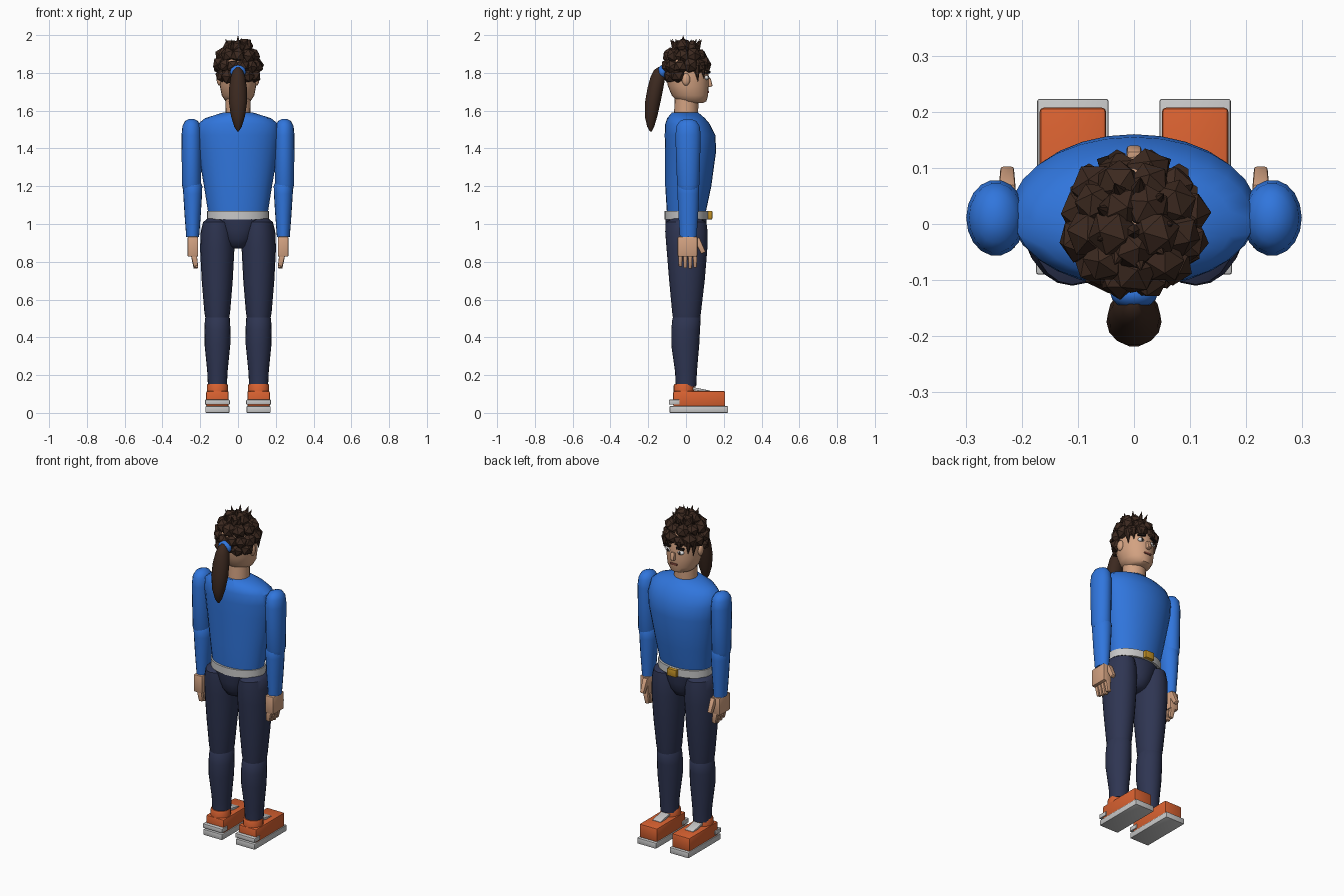
import bpy, bmesh, math, random
from mathutils import Vector, Matrix

cube = bpy.data.objects.get("Cube")
if cube:
    bpy.data.objects.remove(cube)
random.seed(4)


def material(name, r, g, b):
    m = bpy.data.materials.new(name)
    m.use_nodes = True
    m.diffuse_color = (r, g, b, 1)
    m.node_tree.nodes["Principled BSDF"].inputs["Base Color"].default_value = (r, g, b, 1)
    return m


BLUE = material("blue_cloth", 0.03, 0.18, 0.72)
NAVY = material("navy_cloth", 0.028, 0.036, 0.085)
ORANGE = material("orange_leather", 0.69, 0.12, 0.03)
GREY = material("light_grey", 0.58, 0.58, 0.58)
SKIN = material("skin", 0.65, 0.36, 0.22)
HAIR = material("dark_brown_hair", 0.045, 0.022, 0.014)
GOLD = material("gold", 0.55, 0.29, 0.02)
WHITE = material("eye_white", 0.85, 0.85, 0.85)
DARK = material("near_black", 0.012, 0.008, 0.007)
LIPS = material("lips", 0.25, 0.07, 0.05)


def finish(name, bm, mat, smooth=True):
    bmesh.ops.recalc_face_normals(bm, faces=bm.faces)
    me = bpy.data.meshes.new(name)
    bm.to_mesh(me)
    bm.free()
    me.materials.append(mat)
    ob = bpy.data.objects.new(name, me)
    bpy.context.collection.objects.link(ob)
    if smooth:
        bpy.ops.object.select_all(action="DESELECT")
        ob.select_set(True)
        bpy.context.view_layer.objects.active = ob
        bpy.ops.object.shade_smooth_by_angle(angle=math.radians(40))
    return ob


def loft(name, mat, sections, x=0.0, seg=20):
    """Stack of ellipses: (z, centre y, half width, half depth)."""
    bm = bmesh.new()
    rings = []
    for z, cy, rx, ry in sections:
        angles = [2 * math.pi * i / seg for i in range(seg)]
        rings.append([bm.verts.new((x + rx * math.cos(a), cy + ry * math.sin(a), z)) for a in angles])
    for a, b in zip(rings, rings[1:]):
        for i in range(seg):
            j = (i + 1) % seg
            bm.faces.new((a[i], a[j], b[j], b[i]))
    bm.faces.new(rings[0])
    bm.faces.new(rings[-1])
    return finish(name, bm, mat)


def box(name, mat, centre, size, bevel=0.0, rot=(0, 0, 0), taper=1.0):
    """Box with optional bevel, tilt and a narrower lower end."""
    bm = bmesh.new()
    bmesh.ops.create_cube(bm, size=1)
    for v in bm.verts:
        if v.co.z < 0:
            v.co.xy *= taper
        v.co *= Vector(size)
    if bevel:
        bmesh.ops.bevel(bm, geom=bm.edges[:], offset=bevel, segments=2, affect="EDGES", profile=0.5)
    ob = finish(name, bm, mat, bevel > 0)
    ob.location, ob.rotation_euler = centre, rot
    return ob


def ball(name, mat, centre, size, seg=16):
    bm = bmesh.new()
    bmesh.ops.create_uvsphere(bm, u_segments=seg, v_segments=seg // 2 + 2, radius=1)
    bmesh.ops.transform(bm, matrix=Matrix.Translation(centre) @ Matrix.Diagonal((*size, 1)), verts=bm.verts)
    return finish(name, bm, mat)


# Torso, neck, belt and pelvis
loft("torso", BLUE, [(1.04, 0, .155, .10), (1.2, .012, .18, .122), (1.39, .025, .212, .135),
                     (1.47, .021, .22, .134), (1.53, .008, .212, .118), (1.56, 0, .175, .10),
                     (1.59, -.005, .08, .07)], seg=28)
loft("neck", SKIN, [(1.57, 0, .066, .064), (1.72, .005, .064, .062)])
loft("belt", GREY, [(1.025, .003, .165, .117), (1.07, .003, .165, .117)], seg=28)
box("buckle", GOLD, (0, .126, 1.047), (.06, .026, .044), .003)
loft("pelvis", NAVY, [(.87, 0, .035, .04), (.885, 0, .062, .07), (.92, 0, .088, .092),
                      (.97, 0, .115, .106), (1.03, 0, .15, .11)])

for s, side in ((1, "left"), (-1, "right")):
    # Legs
    loft(side + "_thigh", NAVY, [(.49, .003, .06, .07), (.53, .003, .068, .076), (.70, .005, .082, .094),
                                 (.87, .005, .091, .108), (.96, .002, .087, .112),
                                 (1.01, 0, .075, .108), (1.03, 0, .05, .07)], x=s * .11)
    loft(side + "_shin", NAVY, [(.14, 0, .05, .054), (.22, 0, .054, .058), (.36, -.004, .068, .074),
                                (.44, -.002, .069, .076), (.50, .003, .066, .075), (.53, .003, .05, .055)], x=s * .109)
    # Shoes
    x = s * .109
    box(side + "_sole", GREY, (x, .068, .018), (.127, .31, .035), .004)
    box(side + "_shoe", ORANGE, (x, .07, .074), (.119, .275, .082), .008)
    box(side + "_heel_band", GREY, (x, -.062, .057), (.131, .056, .026), .004)
    loft(side + "_collar", ORANGE, [(.105, -.01, .056, .055), (.145, -.01, .056, .055), (.153, -.01, .052, .05)], x=x)
    box(side + "_tongue", GREY, (x, .078, .121), (.056, .1, .014), .003, (-.2, 0, 0))

    # Arms
    x = s * .246
    loft(side + "_upper_arm", BLUE, [(1.18, .012, .045, .05), (1.21, .012, .051, .06), (1.36, .011, .052, .065),
                                     (1.47, .011, .053, .068), (1.52, .011, .048, .062),
                                     (1.545, .011, .034, .044), (1.556, .011, .012, .016)], x=x, seg=18)
    loft(side + "_forearm", BLUE, [(.93, .012, .034, .045), (1.05, .012, .043, .053), (1.16, .012, .05, .058),
                                   (1.2, .012, .051, .059), (1.23, .012, .04, .045)], x=s * .24, seg=18)
    # Hands
    box(side + "_palm", SKIN, (s * .239, .008, .88), (.056, .104, .105), .006)
    for i, length in enumerate((.058, .066, .07, .064)):
        box(f"{side}_finger_{i + 1}", SKIN, (s * .229, -.03 + i * .026, .84 - length / 2),
            (.032, .024, length + .012), .004, (0, s * .16, 0), .75)
    box(side + "_thumb", SKIN, (s * .226, .074, .885), (.03, .032, .085), .005, (.45, 0, 0), .8)

    # Facial features and ears
    ball(side + "_ear", SKIN, (s * .098, .0, 1.765), (.015, .022, .032))
    ball(side + "_eye", WHITE, (s * .04, .107, 1.775), (.02, .014, .012))
    ball(side + "_pupil", DARK, (s * .04, .117, 1.775), (.009, .007, .009))
    box(side + "_brow", DARK, (s * .042, .116, 1.802), (.046, .014, .012), .002, (0, s * .12, -s * .3))

# Head
loft("head", SKIN, [(1.64, .035, .045, .055), (1.65, .03, .066, .078), (1.68, .021, .086, .096),
                    (1.73, .012, .096, .108), (1.79, .006, .099, .114), (1.85, 0, .094, .11),
                    (1.89, 0, .074, .09), (1.915, 0, .03, .035)], seg=24)
box("nose", SKIN, (0, .121, 1.748), (.026, .03, .046), .006, (.25, 0, 0))
box("mouth", LIPS, (0, .116, 1.699), (.046, .012, .012), .003)


def curl(bm, centre, radius):
    """Faceted hair tuft in a random orientation."""
    turn = Matrix.Rotation(random.uniform(0, 6), 4, Vector((random.random(), random.random(), 1)))
    bmesh.ops.create_icosphere(bm, subdivisions=1, radius=radius, matrix=Matrix.Translation(centre) @ turn)


# Hair tufts in rings, with the lower rings open at the face
bm = bmesh.new()
rings = ((1.935, .04, 5, -9), (1.895, .08, 9, -9), (1.84, .097, 12, -9), (1.79, .09, 11, .045))
for z, r, count, opening in rings:
    for i in range(count):
        a = 2 * math.pi * (i + .5) / count + math.pi / 2
        px, py = r * math.cos(a), r * math.sin(a)
        if opening > 0 and py > -.01:
            continue
        curl(bm, (px, py - .003, z + random.uniform(-.008, .008)), random.uniform(.038, .046))
finish("hair_curls", bm, HAIR, False)

# Pointed tufts on the crown and locks around the face
bm = bmesh.new()


def spike(base, direction, length, radius):
    d = Vector(direction).normalized()
    m = Matrix.Translation(Vector(base) + d * length / 2) @ d.to_track_quat("Z", "Y").to_matrix().to_4x4()
    bmesh.ops.create_cone(bm, cap_ends=True, segments=6, radius1=radius, radius2=0, depth=length, matrix=m)


for i in range(9):
    a = 2 * math.pi * i / 9
    spike((.05 * math.cos(a), .06 * math.sin(a), 1.93), (.4 * math.cos(a), .5 * math.sin(a), 1), .055, .016)
spike((0, -.015, 1.95), (0, 0, 1), .05, .015)
for s in (1, -1):
    spike((s * .094, .055, 1.84), (0, .1, -1), .09, .022)
    spike((s * .08, .088, 1.84), (0, .1, -1), .072, .02)
    spike((s * .03, .115, 1.84), (s * .3, .15, -1), .042, .018)
finish("hair_spikes", bm, HAIR, False)

# Ponytail and its band
band = ball("hair_band", BLUE, (0, -.125, 1.805), (.042, .026, .036))
loft("ponytail", HAIR, [(1.49, -.186, .004, .005), (1.515, -.187, .02, .019), (1.57, -.185, .037, .034),
                        (1.65, -.175, .049, .042), (1.72, -.162, .047, .043),
                        (1.78, -.148, .038, .04), (1.815, -.14, .025, .03), (1.83, -.136, .01, .012)], seg=14)
